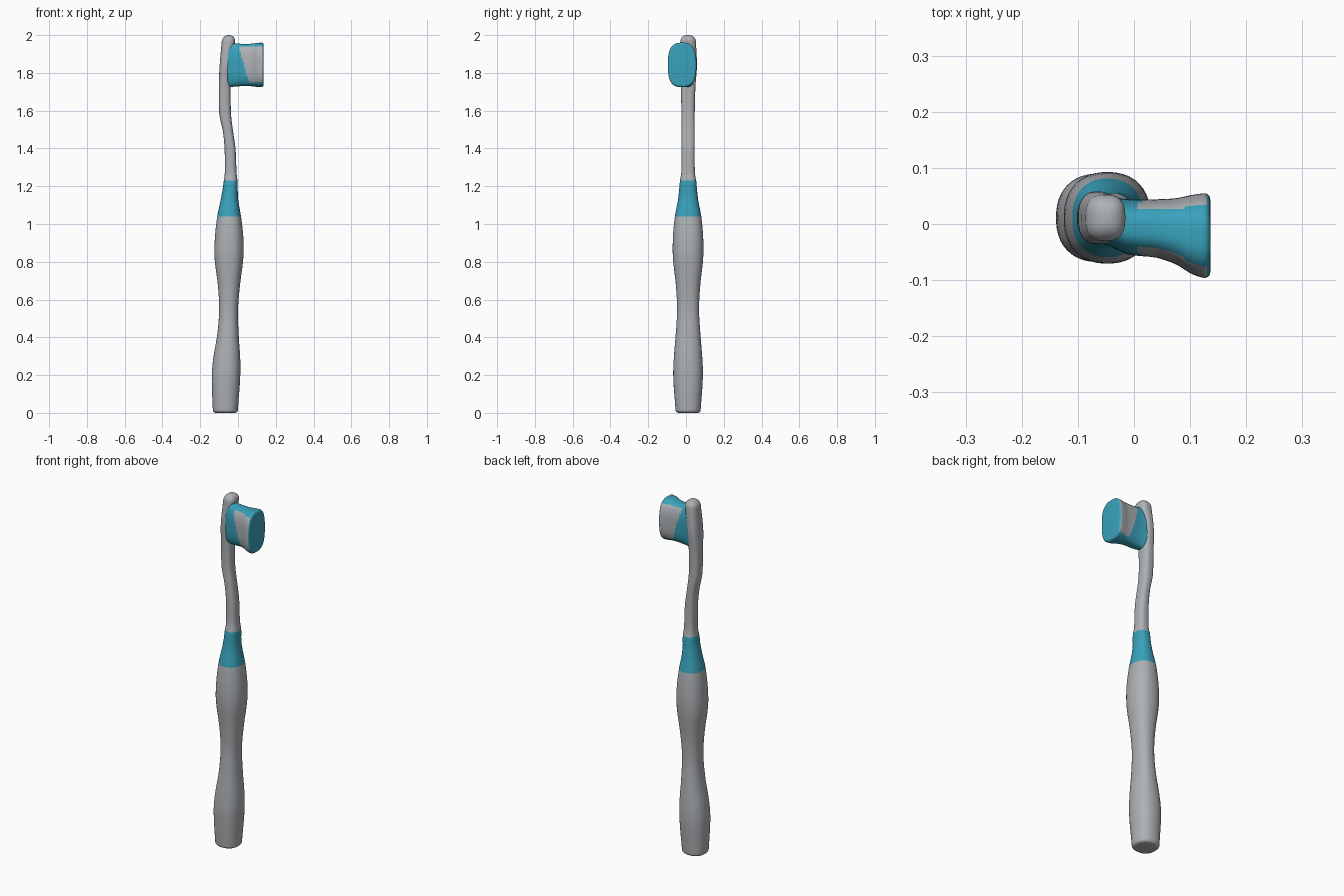
import bpy, bmesh, math

if "Cube" in bpy.data.objects:
    bpy.data.objects.remove(bpy.data.objects["Cube"])


def material(name, rgb):
    m = bpy.data.materials.new(name)
    m.diffuse_color = (*rgb, 1)
    m.use_nodes = True
    m.node_tree.nodes["Principled BSDF"].inputs["Base Color"].default_value = m.diffuse_color
    return m


GREY = material("light grey", (0.42, 0.44, 0.46))
TEAL = material("teal", (0.04, 0.36, 0.50))


def section(rows, pos):
    """Catmull-Rom evaluation of the profile at a position."""
    i = max(k for k in range(len(rows) - 1) if k == 0 or rows[k][0] <= pos)
    p0, p1, p2 = rows[max(i - 1, 0)], rows[i], rows[i + 1]
    p3 = rows[min(i + 2, len(rows) - 1)]
    t = (pos - p1[0]) / (p2[0] - p1[0])
    return [0.5 * (2 * b + (c - a) * t + (2 * a - 5 * b + 4 * c - d) * t * t
                   + (3 * b - a - 3 * c + d) * t ** 3)
            for a, b, c, d in zip(p0[1:], p1[1:], p2[1:], p3[1:])]


def loft(name, rows, round_start, round_end, exponent, to_xyz, rule, sides=48, steps=4):
    """Skin superellipse sections (position, centre, radius_a, radius_b), rounding both ends."""
    lo, hi = rows[0][0], rows[-1][0]
    stations = []
    for a, b in zip(rows, rows[1:]):
        for k in range(steps):
            p = a[0] + (b[0] - a[0]) * k / steps
            if lo + round_start < p < hi - round_end:
                stations.append((p, 0))
    for k in range(9):
        a = math.pi / 2 * k / 8
        depth, inset = 1 - math.sin(a), 1 - math.cos(a)
        stations.append((lo + round_start * (1 - math.sin(a)), round_start * inset))
        stations.append((hi - round_end * depth, round_end * inset))
    # start-cap arc runs from the wall down to the flat end
    stations = sorted(set(stations))
    bm = bmesh.new()
    rings = []
    for pos, inset in stations:
        centre, ra, rb = section(rows, pos)
        e = exponent(pos)
        ring = []
        for k in range(sides):
            t = 2 * math.pi * k / sides
            c, s = math.cos(t), math.sin(t)
            r = (abs(c) ** e + abs(s) ** e) ** (-1 / e)
            a, b = max(ra - inset, 0.004) * r * c, max(rb - inset, 0.004) * r * s
            ring.append(bm.verts.new(to_xyz(pos, centre + a, b)))
        rings.append(ring)
    for a, b in zip(rings, rings[1:]):
        for k in range(sides):
            j = (k + 1) % sides
            bm.faces.new((a[k], a[j], b[j], b[k]))
    bm.faces.new(rings[0][::-1])
    bm.faces.new(rings[-1])
    bmesh.ops.recalc_face_normals(bm, faces=bm.faces[:])
    bm.normal_update()
    for f in bm.faces:
        f.material_index = rule(f.calc_center_median(), f.normal)
    me = bpy.data.meshes.new(name)
    bm.to_mesh(me)
    bm.free()
    me.materials.append(GREY)
    me.materials.append(TEAL)
    ob = bpy.data.objects.new(name, me)
    bpy.context.collection.objects.link(ob)
    bpy.ops.object.select_all(action='DESELECT')
    ob.select_set(True)
    bpy.context.view_layer.objects.active = ob
    bpy.ops.object.shade_smooth_by_angle(angle=math.radians(50))


# Handle, teal collar, bent neck and rounded head back: z, x centre, x radius, y radius
handle = [
    (0.00, -0.067, 0.066, 0.066),
    (0.18, -0.064, 0.075, 0.078),
    (0.28, -0.060, 0.072, 0.076),
    (0.42, -0.053, 0.056, 0.065),
    (0.55, -0.050, 0.050, 0.058),
    (0.68, -0.048, 0.059, 0.065),
    (0.82, -0.048, 0.076, 0.080),
    (0.93, -0.047, 0.075, 0.080),
    (1.04, -0.047, 0.063, 0.070),
    (1.13, -0.045, 0.046, 0.053),
    (1.23, -0.039, 0.036, 0.043),
    (1.27, -0.039, 0.031, 0.036),
    (1.40, -0.042, 0.029, 0.035),
    (1.49, -0.053, 0.027, 0.035),
    (1.58, -0.068, 0.031, 0.035),
    (1.73, -0.070, 0.031, 0.039),
    (1.84, -0.066, 0.031, 0.047),
    (2.00, -0.048, 0.036, 0.040),
]
loft("handle_and_neck", handle, 0.016, 0.034,
     lambda z: 2.3 if z < 1.2 else 2.7,
     lambda z, x, y: (x, y + 0.011, z),
     lambda c, n: int(1.04 < c.z < 1.23))

# Bristle block, flaring outwards along x: x, y centre, y radius, z radius
bristles = [
    (-0.055, 0.007, 0.043, 0.118),
    (-0.010, -0.005, 0.049, 0.114),
    (0.040, -0.008, 0.052, 0.111),
    (0.075, -0.013, 0.059, 0.113),
    (0.105, -0.019, 0.071, 0.117),
    (0.136, -0.021, 0.077, 0.118),
]


def bristle_colour(c, n):
    # grey side patches with a slanted inner border, teal elsewhere
    border = 0.055 - 0.05 * (c.z - 1.76) / 0.17
    side = 1.75 < c.z < 1.94 and border < c.x < 0.131
    return 0 if side and abs(n.y) > 0.45 else 1


loft("bristles", bristles, 0.004, 0.013, lambda x: 2.8,
     lambda x, y, z: (x, y, z + 1.842), bristle_colour, 96, 6)
